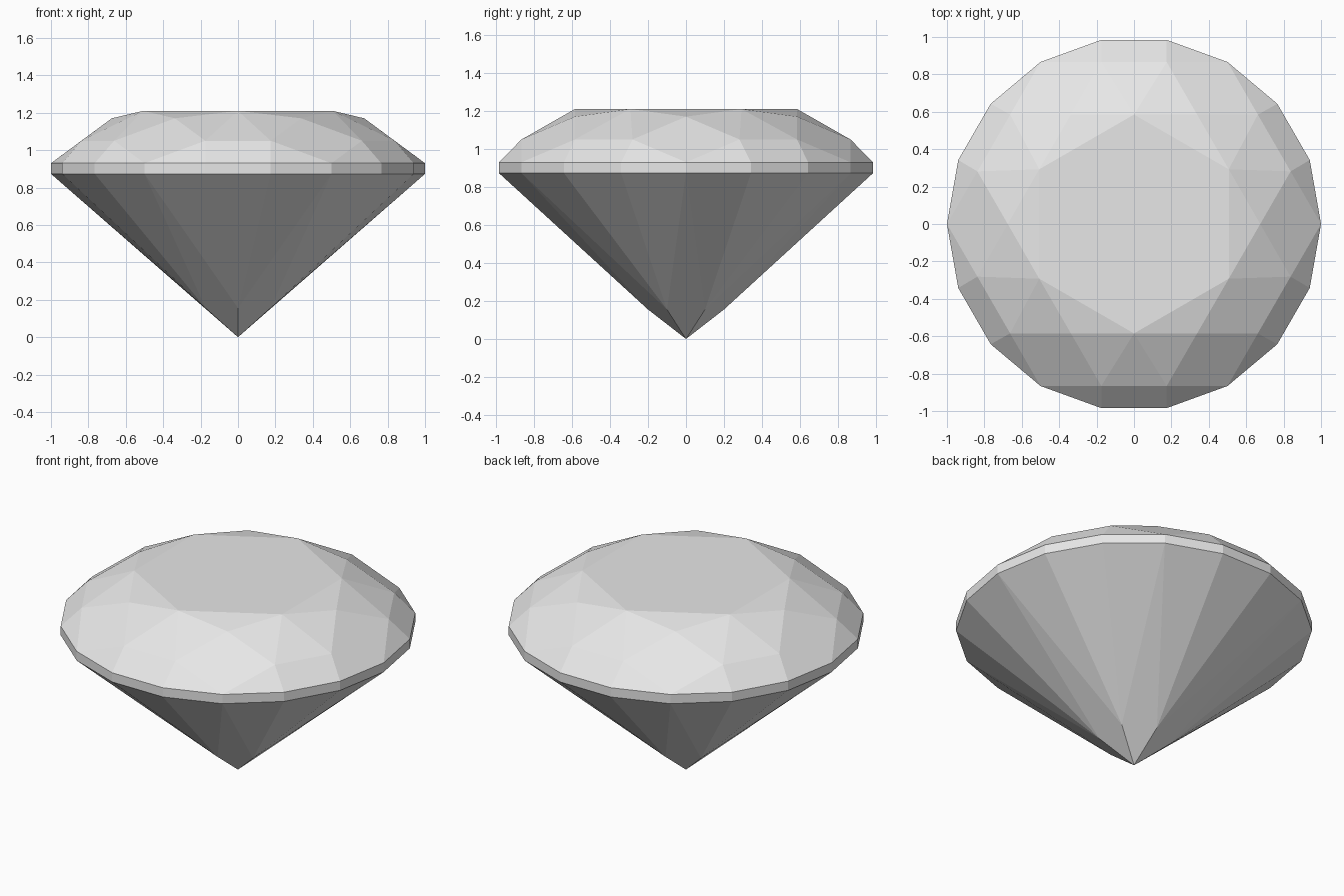
import bpy, bmesh
from math import radians, cos, sin

cube = bpy.data.objects.get("Cube")
if cube:
    bpy.data.objects.remove(cube, do_unlink=True)

# One pale grey for the whole stone
stone = bpy.data.materials.new("pale grey stone")
stone.use_nodes = True
grey = (0.8, 0.8, 0.8, 1)
stone.diffuse_color = grey
stone.node_tree.nodes["Principled BSDF"].inputs["Base Color"].default_value = grey

bm = bmesh.new()


def ring(radius, z, angles):
    """Vertices on a circle, at the given angles in degrees."""
    return [bm.verts.new((radius * cos(radians(a)), radius * sin(radians(a)), z))
            for a in angles]


SIDES = 6
on_axis = [60 * k for k in range(SIDES)]
between = [a + 30 for a in on_axis]
girdle_angles = range(0, 360, 20)
SPREAD = 11.43

table = ring(0.585, 1.21, between)
star = ring(0.675, 1.17, on_axis)
crown_a = ring(0.8834, 1.05, [a - SPREAD for a in between])
crown_b = ring(0.8834, 1.05, [a + SPREAD for a in between])
girdle_top = ring(1, 0.93, girdle_angles)
girdle_low = ring(1, 0.873, girdle_angles)
culet_ring = ring(0.2, 0.155, between)
culet = bm.verts.new((0, 0, 0))

# Flat table on top
bm.faces.new(table)

for k in range(SIDES):
    n = (k + 1) % SIDES
    top = [girdle_top[(3 * k + i) % 18] for i in range(4)]
    low = [girdle_low[(3 * k + i) % 18] for i in range(4)]
    t, a, b, c = table[k], crown_a[k], crown_b[k], culet_ring[k]
    facets = [
        # Crown: star, upper triangles, kite and rim facets
        (table[k - 1], star[k], t),
        (t, star[k], a), (t, a, b), (t, b, star[n]),
        (star[k], crown_b[k - 1], top[0], a),
        (a, top[0], top[1]), (a, top[1], top[2], b), (b, top[2], top[3]),
        # Pavilion: long triangles and the kite reaching the point
        (c, low[1], low[0]), (c, low[2], low[1]), (c, low[3], low[2]),
        (culet, c, low[0], culet_ring[k - 1]),
    ]
    # Girdle band
    facets += [(low[i], low[i + 1], top[i + 1], top[i]) for i in range(3)]
    for f in facets:
        bm.faces.new(f)

bmesh.ops.recalc_face_normals(bm, faces=bm.faces)
mesh = bpy.data.meshes.new("cut_gemstone")
bm.to_mesh(mesh)
bm.free()
mesh.materials.append(stone)
bpy.context.collection.objects.link(bpy.data.objects.new("cut_gemstone", mesh))
